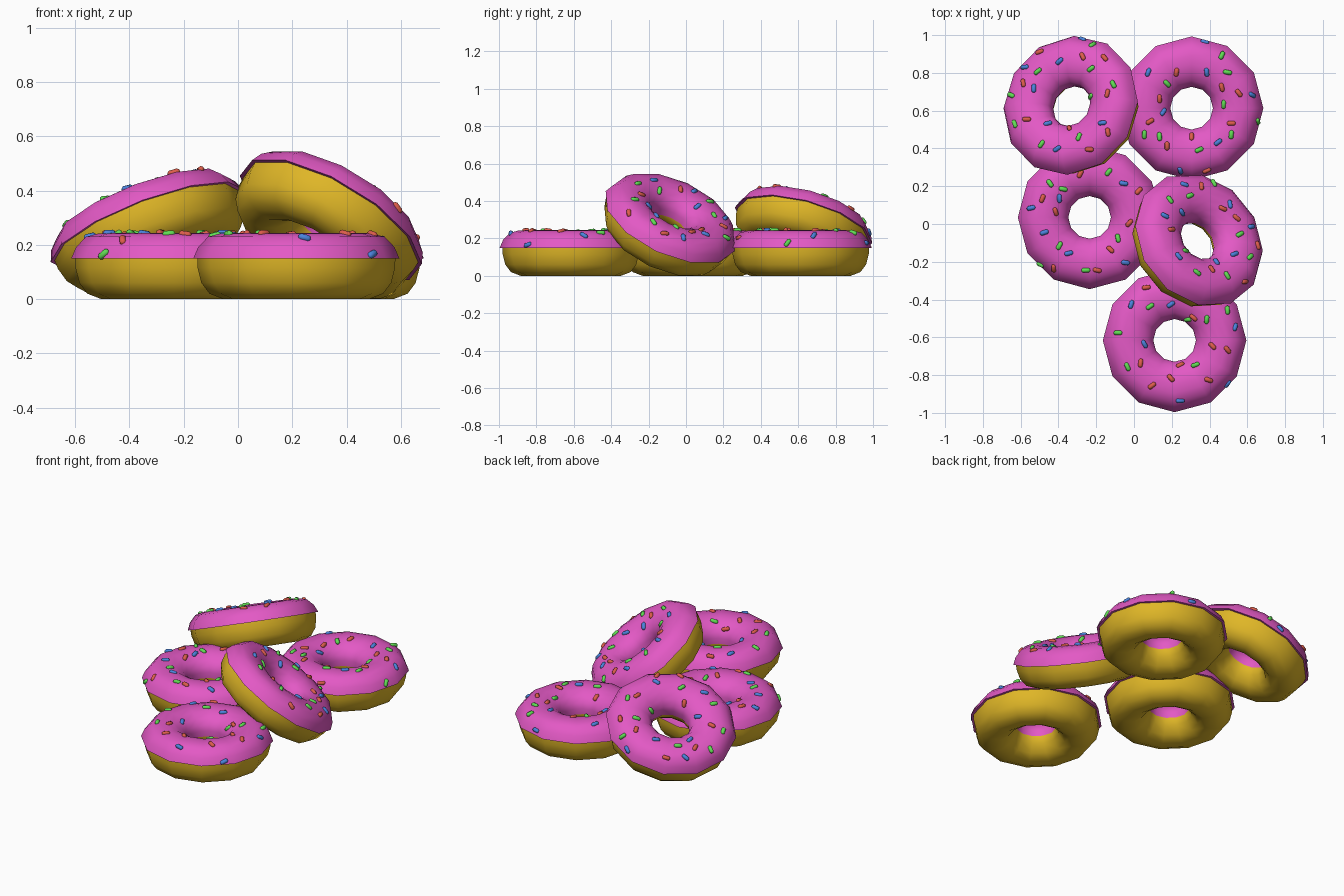
import bpy, bmesh, math, random
from mathutils import Matrix, Vector
from mathutils.bvhtree import BVHTree

if "Cube" in bpy.data.objects:
    bpy.data.objects.remove(bpy.data.objects["Cube"])
random.seed(4)


def material(name, colour):
    mat = bpy.data.materials.new(name)
    mat.use_nodes = True
    mat.diffuse_color = (*colour, 1)
    mat.node_tree.nodes["Principled BSDF"].inputs["Base Color"].default_value = (*colour, 1)
    return mat


pink = material("pink icing", (.77, .1, .56))
golden = material("golden dough", (.74, .47, .02))
candy = [material("red sprinkle", (.72, .11, .07)),
         material("green sprinkle", (.12, .72, .09)),
         material("blue sprinkle", (.07, .23, .72))]

# Ring cross-sections as (radius, height), measured from the icing rim;
# the icing runs a little further down inside the hole
ICING = [(.365, 0), (.38, 0), (.362, .042), (.325, .08), (.28, .092), (.235, .094),
         (.19, .085), (.148, .06), (.121, .028), (.113, -.005), (.114, -.04)]
DOUGH = [(.365, 0), (.364, -.035), (.35, -.09), (.32, -.13), (.268, -.15),
         (.21, -.15), (.165, -.125), (.13, -.08), (.115, -.04), (.12, 0)]


def lathe(profile):
    """Spin a cross-section into a twelve-sided ring."""
    bm = bmesh.new()
    verts = [bm.verts.new((0, -r, z)) for r, z in profile]
    edges = [bm.edges.new(pair) for pair in zip(verts, verts[1:])]
    bmesh.ops.spin(bm, geom=verts + edges, cent=(0, 0, 0), axis=(0, 0, 1),
                   angle=math.tau, steps=12)
    bmesh.ops.remove_doubles(bm, verts=bm.verts, dist=.0005)
    bmesh.ops.recalc_face_normals(bm, faces=bm.faces)
    # The top or bottom of the ring must face away from the middle
    far = max(bm.faces, key=lambda f: abs(f.calc_center_median().z))
    if far.normal.z * far.calc_center_median().z < 0:
        bmesh.ops.reverse_faces(bm, faces=bm.faces)
    bm.normal_update()
    return bm


def finish(bm, name, mats, placement):
    mesh = bpy.data.meshes.new(name)
    bm.to_mesh(mesh)
    bm.free()
    for mat in mats:
        mesh.materials.append(mat)
    obj = bpy.data.objects.new(name, mesh)
    bpy.context.collection.objects.link(obj)
    obj.matrix_world = placement
    bpy.ops.object.select_all(action="DESELECT")
    obj.select_set(True)
    bpy.context.view_layer.objects.active = obj
    bpy.ops.object.shade_smooth_by_angle(angle=math.radians(60))


def capsule(bm, matrix, index):
    """Add one small rounded rod lying along its local z."""
    made = bmesh.ops.create_uvsphere(bm, u_segments=8, v_segments=5, radius=.013)["verts"]
    for v in made:
        v.co.z += math.copysign(.011, v.co.z)
    bmesh.ops.transform(bm, matrix=matrix, verts=made)
    for face in {f for v in made for f in v.link_faces}:
        face.material_index = index


def sprinkles(surface, spots):
    """Lay the sprinkles flat on the icing; spots are in hundredths, by colour."""
    bm = bmesh.new()
    flat = Matrix.Rotation(math.pi / 2, 4, "X")
    for index, places in enumerate(spots):
        for x, y in places:
            start = Vector((x / 100, y / 100, 1))
            point, normal, _, _ = surface.ray_cast(start, Vector((0, 0, -1)))
            if point is None:
                continue
            lie = normal.to_track_quat("Z", "Y").to_matrix().to_4x4()
            yaw = Matrix.Rotation(random.uniform(0, math.tau), 4, "Z")
            capsule(bm, Matrix.Translation(point) @ lie @ yaw @ flat, index)
    return bm


def doughnut(name, centre, up, phase, red, green, blue):
    tilt = Vector((0, 0, 1)).rotation_difference(Vector(up).normalized())
    placement = (Matrix.Translation(centre) @ tilt.to_matrix().to_4x4()
                 @ Matrix.Rotation(math.radians(phase), 4, "Z"))
    icing = lathe(ICING)
    surface = BVHTree.FromBMesh(icing)
    finish(lathe(DOUGH), name + "_dough", [golden], placement)
    finish(icing, name + "_icing", [pink], placement)
    finish(sprinkles(surface, (red, green, blue)), name + "_sprinkles", candy, placement)


# Three rings lie flat
UP = (0, 0, 1)
doughnut("front_ring", (.215, -.616, .15), UP, 0,
         red=[(-15, 28), (-18, -12), (-12, -24), (-2, -20), (18, -21), (28, -5),
              (20, -3), (3, -13), (10, 12)],
         green=[(-13, 18), (-30, 4), (-25, -14), (11, -13), (17, 11), (28, 16), (7, 11)],
         blue=[(-23, 19), (-2, 19), (-16, -2), (3, -32), (28, -23), (32, 7)])
doughnut("middle_ring", (-.235, .035, .15), UP, 0,
         red=[(-25, 10), (-18, 3), (-5, 23), (26, 14), (-19, -27), (4, -28),
              (11, -17), (21, -3)],
         green=[(-21, 18), (-14, 15), (10, 24), (-26, -25), (-16, -15), (-2, -28), (15, -11)],
         blue=[(-31, 5), (-16, 10), (18, 18), (-24, -8), (-11, -19), (19, -24)])
doughnut("back_ring", (.305, .613, .15), UP, 0,
         red=[(-8, 19), (16, 11), (-17, 5), (25, 8), (21, -8), (-22, -7), (-13, -20),
              (8, -33), (0, -15)],
         green=[(16, 28), (19, 19), (-13, 13), (17, 2), (35, -7), (-25, -14),
                (-17, -15), (4, -22), (21, -14)],
         blue=[(7, 35), (-23, 19), (8, 19), (32, 7), (-15, -2), (-6, -33), (14, -18)])

# Two rings lean on top of them
doughnut("leaning_back_ring", (-.335, .628, .27), (-.35, .25, .903), 0,
         red=[(-16, 28), (9, 24), (21, 23), (-24, 11), (24, 3), (-21, -9),
              (2, -14), (15, -27), (25, -18)],
         green=[(13, 31), (-16, 17), (14, 17), (13, 3), (27, 8), (-31, 5),
                (-28, -11), (9, -20), (-12, -23)],
         blue=[(-24, 20), (-4, 22), (-18, 8), (6, 35), (-10, -11), (22, -13), (-3, -26)])
doughnut("leaning_front_ring", (.342, -.085, .292), (.47, .375, .8), -6,
         red=[(-3, 27), (10, 17), (-21, -2), (3, -20), (24, -22), (18, 13), (31, 0)],
         green=[(-10, 20), (5, 31), (-22, 15), (-12, -12), (-6, -24), (12, -22),
                (20, 4), (26, -8)],
         blue=[(-13, 26), (14, 20), (-14, 10), (-25, 5), (-17, -17), (7, -14),
               (17, -8), (27, 10)])
